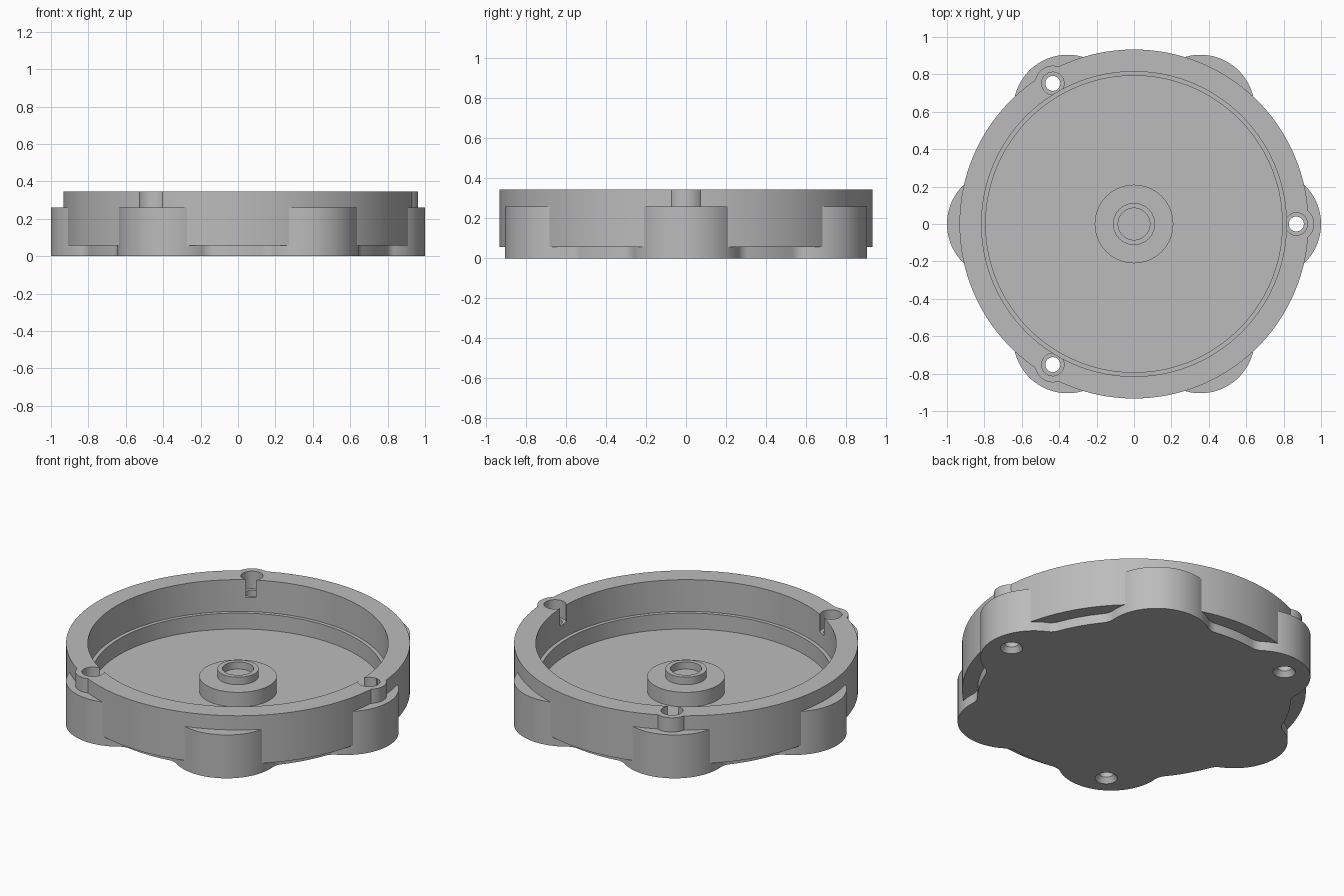
import bpy, bmesh
from math import pi, sin, cos, sqrt, atan2, radians
from mathutils import Vector, Matrix

cube = bpy.data.objects.get("Cube")
if cube:
    bpy.data.objects.remove(cube)

# One plain grey for the whole casting
grey = bpy.data.materials.new("plain grey")
grey.use_nodes = True
colour = (0.5, 0.5, 0.5, 1)
grey.diffuse_color = colour
grey.node_tree.nodes["Principled BSDF"].inputs["Base Color"].default_value = colour


def finish(bm, name):
    bmesh.ops.remove_doubles(bm, verts=bm.verts, dist=0.0001)
    bmesh.ops.recalc_face_normals(bm, faces=bm.faces)
    mesh = bpy.data.meshes.new(name)
    bm.to_mesh(mesh)
    bm.free()
    mesh.materials.append(grey)
    ob = bpy.data.objects.new(name, mesh)
    bpy.context.collection.objects.link(ob)
    return ob


def lathe(name, profile, centre=(0, 0), steps=144):
    """Spin a closed (radius, z) profile around a vertical axis."""
    bm = bmesh.new()
    vs = [bm.verts.new((r, 0, z)) for r, z in profile]
    es = [bm.edges.new(pair) for pair in zip(vs, vs[1:])]
    bmesh.ops.spin(bm, geom=vs + es, cent=(0, 0, 0), axis=(0, 0, 1),
                   angle=2 * pi, steps=steps)
    bmesh.ops.translate(bm, verts=bm.verts, vec=(*centre, 0))
    return finish(bm, name)


def disc(name, r, z0, z1, centre=(0, 0), steps=144):
    return lathe(name, [(0, z0), (r, z0), (r, z1), (0, z1)], centre, steps)


def prism(name, outline, z0, z1):
    bm = bmesh.new()
    face = bm.faces.new([bm.verts.new((p.x, p.y, z0)) for p in outline])
    up = bmesh.ops.extrude_face_region(bm, geom=[face])["geom"]
    bmesh.ops.translate(bm, vec=(0, 0, z1 - z0),
                        verts=[v for v in up if isinstance(v, bmesh.types.BMVert)])
    return finish(bm, name)


def activate(ob):
    bpy.ops.object.select_all(action="DESELECT")
    ob.select_set(True)
    bpy.context.view_layer.objects.active = ob


def combine(ob, tool, operation):
    activate(ob)
    mod = ob.modifiers.new("combine", "BOOLEAN")
    mod.operation, mod.object, mod.solver = operation, tool, "EXACT"
    bpy.ops.object.modifier_apply(modifier=mod.name)
    bpy.data.objects.remove(tool)


def arc(centre, r, start, end, n):
    return [centre + r * Vector((cos(a), sin(a)))
            for a in (start + (end - start) * i / n for i in range(n + 1))]


# Outline of one lobe: round nose, hollow fillet, then the valley arc
VALLEY, NOSE, NOSE_AT, FILLET = 0.85, 0.29, 0.71, 0.085
nose = Vector((NOSE_AT, 0))
reach, span = VALLEY + FILLET, NOSE + FILLET
turn_cos = (reach**2 + NOSE_AT**2 - span**2) / (2 * reach * NOSE_AT)
turn = atan2(sqrt(1 - turn_cos**2), turn_cos)
hollow = reach * Vector((cos(turn), sin(turn)))
away = hollow - nose
nose_end = atan2(away.y, away.x)
half = arc(nose, NOSE, 0, nose_end, 16)
half += arc(hollow, FILLET, nose_end - pi, turn - pi, 8)[1:]
half += arc(Vector((0, 0)), VALLEY, turn, radians(30), 4)[1:]
lobe = [Vector((p.x, -p.y)) for p in reversed(half[1:])] + half[:-1]
outline = [Matrix.Rotation(radians(60 * k), 2) @ p for k in range(6) for p in lobe]

# Lobed base with the round wall and three screw bosses joined on
FLOOR, LEDGE, LOBE_TOP, RIM = 0.06, 0.155, 0.26, 0.345
housing = prism("housing", outline, 0, LOBE_TOP)
combine(housing, disc("wall", 0.933, 0.056, RIM, steps=180), "UNION")
screws = [(0.868 * cos(a), 0.868 * sin(a)) for a in (0, 2 * pi / 3, 4 * pi / 3)]
for at in screws:
    combine(housing, disc("screw_boss", 0.095, 0.1, RIM, at, 48), "UNION")

# Stepped cavity
combine(housing, lathe("cavity", [(0, FLOOR), (0.793, FLOOR), (0.793, LEDGE),
                                  (0.815, LEDGE), (0.815, 0.5), (0, 0.5)],
                       steps=180), "DIFFERENCE")

# Screw holes: countersunk below, wide pocket above that breaks into the cavity
for at in screws:
    combine(housing, lathe("screw_hole", [(0, -0.02), (0.075, -0.02), (0.04, 0.03),
                                          (0.04, 0.24), (0.06, 0.24), (0.06, 0.5),
                                          (0, 0.5)], at, 48), "DIFFERENCE")

# Central hub with a raised collar
hub = lathe("hub", [(0, FLOOR - 0.01), (0.21, FLOOR - 0.01), (0.21, 0.148), (0.112, 0.148),
                    (0.112, 0.193), (0.085, 0.193), (0.085, 0.15), (0, 0.15)], steps=96)

for ob in (housing, hub):
    activate(ob)
    bpy.ops.object.shade_smooth_by_angle(angle=radians(30))
